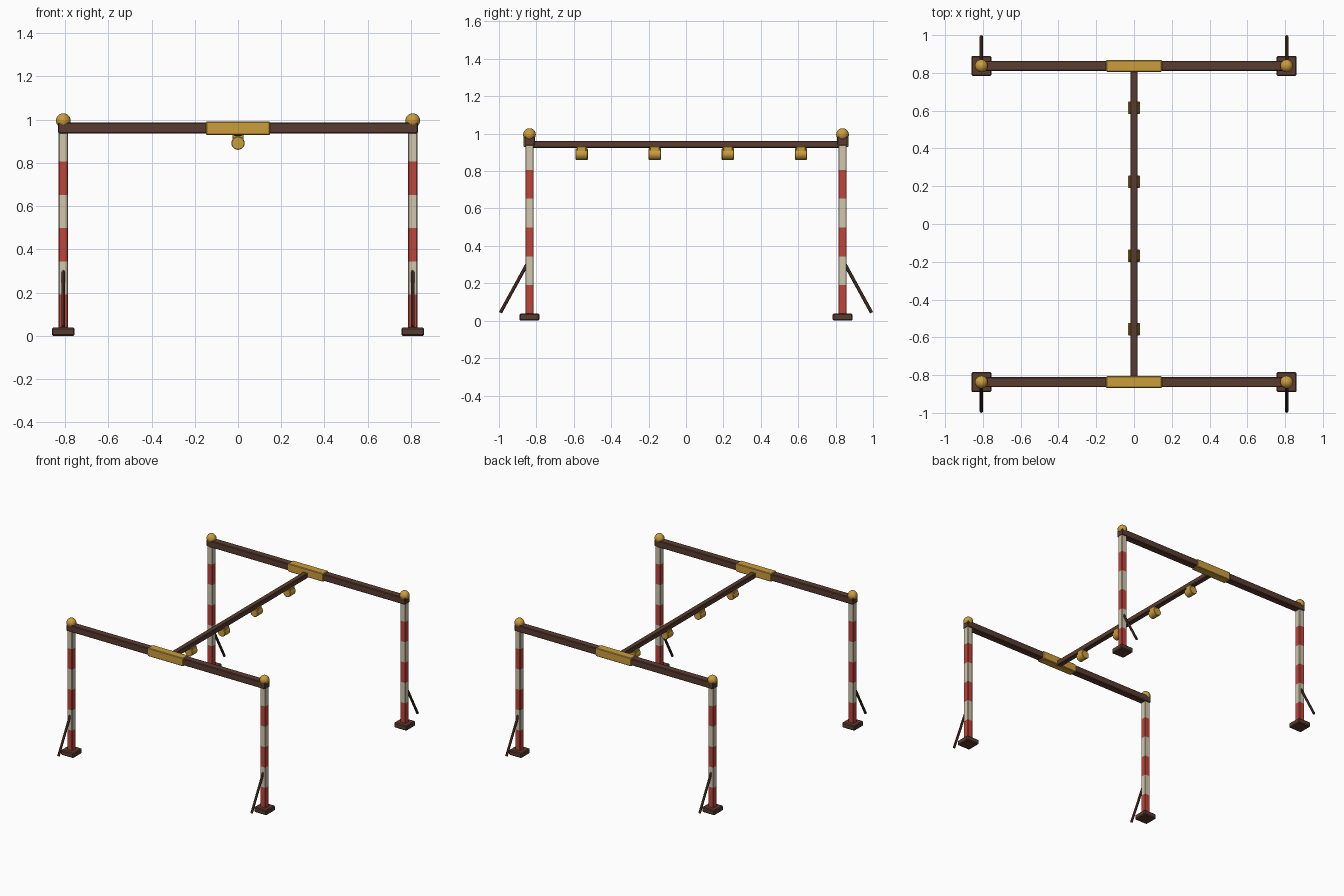
import bpy, bmesh
from mathutils import Vector

if "Cube" in bpy.data.objects:
    bpy.data.objects.remove(bpy.data.objects["Cube"])


def mat(name, r, g, b):
    m = bpy.data.materials.new(name)
    m.diffuse_color = (r, g, b, 1)
    m.use_nodes = True
    m.node_tree.nodes["Principled BSDF"].inputs["Base Color"].default_value = m.diffuse_color
    return m


BROWN = mat("brown_steel", 0.10, 0.045, 0.03)
GOLD = mat("gold_paint", 0.60, 0.34, 0.045)
RED = mat("red_paint", 0.52, 0.06, 0.042)
CREAM = mat("cream_paint", 0.64, 0.57, 0.42)

PX, PY = 0.808, 0.837  # post positions


def finish(name, bm, mats, smooth=None):
    bmesh.ops.recalc_face_normals(bm, faces=bm.faces[:])
    me = bpy.data.meshes.new(name)
    bm.to_mesh(me)
    bm.free()
    for m in mats:
        me.materials.append(m)
    ob = bpy.data.objects.new(name, me)
    bpy.context.collection.objects.link(ob)
    if smooth:
        bpy.ops.object.select_all(action='DESELECT')
        ob.select_set(True)
        bpy.context.view_layer.objects.active = ob
        bpy.ops.object.shade_smooth_by_angle(angle=smooth)
    return ob


def box(name, center, size, material, bevel=0.004):
    bm = bmesh.new()
    bmesh.ops.create_cube(bm, size=1)
    bmesh.ops.scale(bm, vec=size, verts=bm.verts)
    bmesh.ops.bevel(bm, geom=bm.edges[:], offset=bevel, segments=1, affect='EDGES')
    bmesh.ops.translate(bm, vec=center, verts=bm.verts)
    return finish(name, bm, [material])


def rod(name, a, b, radius, sides, material, bevel=0.0):
    a, b = Vector(a), Vector(b)
    bm = bmesh.new()
    bmesh.ops.create_cone(bm, cap_ends=True, segments=sides, radius1=radius,
                          radius2=radius, depth=(b - a).length)
    if bevel:
        rim = [e for e in bm.edges if abs(e.verts[0].co.z - e.verts[1].co.z) < 1e-5]
        bmesh.ops.bevel(bm, geom=rim, offset=bevel, segments=1, affect='EDGES')
    rot = (b - a).to_track_quat('Z', 'Y').to_matrix()
    bmesh.ops.rotate(bm, matrix=rot, verts=bm.verts)
    bmesh.ops.translate(bm, vec=(a + b) / 2, verts=bm.verts)
    return finish(name, bm, [material], 0.6)


def ball(name, center, radius, material):
    bm = bmesh.new()
    bmesh.ops.create_uvsphere(bm, u_segments=20, v_segments=12, radius=radius)
    bmesh.ops.translate(bm, vec=center, verts=bm.verts)
    return finish(name, bm, [material], 0.8)


def striped_post(name, x, y, z0, z1, half, chamfer, bands):
    c = half - chamfer
    profile = [(half, -c), (half, c), (c, half), (-c, half),
               (-half, c), (-half, -c), (-c, -half), (c, -half)]
    bm = bmesh.new()
    rings = [[bm.verts.new((x + u, y + v, z0 + (z1 - z0) * i / bands)) for u, v in profile]
             for i in range(bands + 1)]
    for i in range(bands):
        for k in range(8):
            n = (k + 1) % 8
            f = bm.faces.new((rings[i][k], rings[i][n], rings[i + 1][n], rings[i + 1][k]))
            f.material_index = i % 2
    bm.faces.new(rings[0])
    bm.faces.new(rings[-1]).material_index = 1
    return finish(name, bm, [RED, CREAM])


for sy, end in ((-1, "front"), (1, "back")):
    # corner posts with feet, rear braces and ball caps
    for sx, side in ((-1, "left"), (1, "right")):
        tag = f"{end}_{side}"
        x, y = sx * PX, sy * PY
        box(f"{tag}_foot", (x, y, 0.019), (0.106, 0.106, 0.038), BROWN, 0.006)
        striped_post(f"{tag}_post", x, y, 0.036, 0.96, 0.022, 0.004, 6)
        rod(f"{tag}_brace", (x, sy * 0.848, 0.306), (x, sy * 0.992, 0.043), 0.009, 8, BROWN)
        ball(f"{tag}_cap", (x, y, 0.995), 0.034, GOLD)
    # crossbeam and its gold centre sleeve
    box(f"{end}_crossbeam", (0, sy * PY, 0.961), (1.664, 0.054, 0.05), BROWN)
    box(f"{end}_sleeve", (0, sy * PY, 0.960), (0.296, 0.062, 0.062), GOLD)

# long central rail
box("central_rail", (0, 0, 0.943), (0.038, 2 * PY - 0.04, 0.037), BROWN, 0.003)

# hanging lamps under the rail
for i in range(4):
    y = -0.558 + 0.391 * i
    box(f"lamp_mount_{i + 1}", (0, y, 0.914), (0.052, 0.05, 0.034), GOLD, 0.003)
    rod(f"lamp_{i + 1}", (0, y - 0.033, 0.891), (0, y + 0.033, 0.891), 0.031, 20, GOLD, 0.003)
